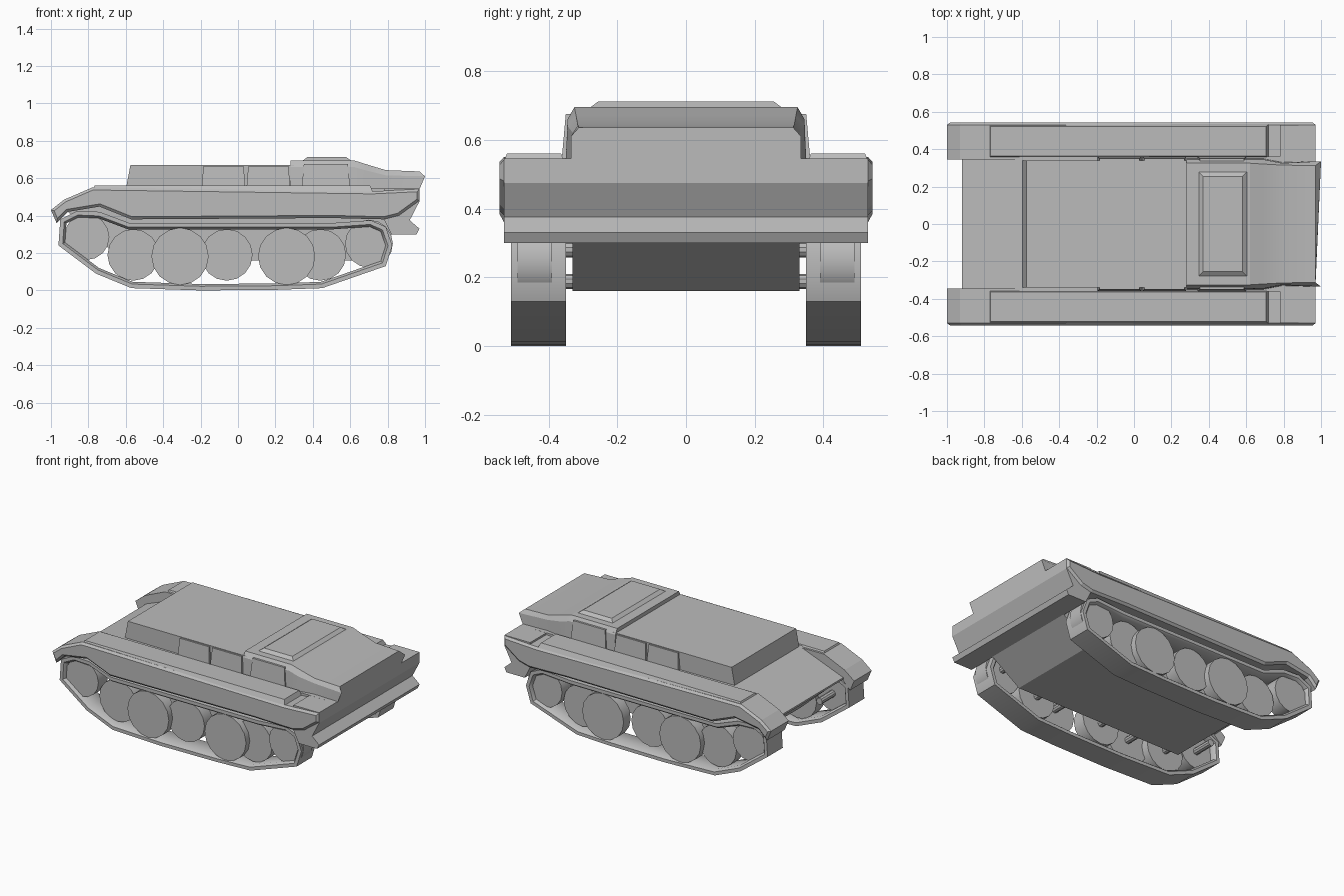
import bpy, bmesh, math
from mathutils import Matrix, Vector

if "Cube" in bpy.data.objects:
    bpy.data.objects.remove(bpy.data.objects["Cube"])

mat = bpy.data.materials.new("plain grey")
mat.use_nodes = True
GREY = (0.5, 0.5, 0.5, 1)
mat.diffuse_color = GREY
mat.node_tree.nodes["Principled BSDF"].inputs["Base Color"].default_value = GREY


def finish(name, bm, smooth=0):
    bmesh.ops.recalc_face_normals(bm, faces=bm.faces)
    mesh = bpy.data.meshes.new(name)
    bm.to_mesh(mesh)
    bm.free()
    mesh.materials.append(mat)
    if smooth:
        mesh.shade_smooth()
        mesh.set_sharp_from_angle(angle=math.radians(smooth))
    ob = bpy.data.objects.new(name, mesh)
    bpy.context.collection.objects.link(ob)
    return ob


def loft(name, rings, smooth=0):
    """Skin a row of equal-length rings and cap both ends."""
    bm = bmesh.new()
    loops = [[bm.verts.new(p) for p in ring] for ring in rings]
    n = len(loops[0])
    for a, b in zip(loops, loops[1:]):
        for i in range(n):
            j = (i + 1) % n
            bm.faces.new((a[i], a[j], b[j], b[i]))
    bm.faces.new(loops[0])
    bm.faces.new(loops[-1])
    return finish(name, bm, smooth)


def prism(name, profile, y0, y1):
    """Extrude a side profile across the width."""
    return loft(name, [[(x, y, z) for x, z in profile] for y in (y0, y1)])


def inset(profile, d):
    """Offset a counter-clockwise closed profile inwards by d."""
    pts = [Vector(p) for p in profile]
    out = []
    for i, p in enumerate(pts):
        u = (p - pts[i - 1]).normalized()
        v = (pts[(i + 1) % len(pts)] - p).normalized()
        n1, n2 = Vector((-u.y, u.x)), Vector((-v.y, v.x))
        out.append(tuple(p + (n1 + n2) * (d / (1 + n1.dot(n2)))))
    return out


def disc(name, x, z, r, y0, y1, sides=16):
    bm = bmesh.new()
    bmesh.ops.create_cone(bm, cap_ends=True, segments=sides, radius1=r, radius2=r, depth=abs(y1 - y0),
                          matrix=Matrix.Translation((x, (y0 + y1) / 2, z)) @ Matrix.Rotation(math.pi / 2, 4, 'X'))
    finish(name, bm, 30)


def plate(name, x0, x1, y0, y1, z0, z1, c):
    """Raised plate with chamfered upper edges."""
    lo = [(x0, y0, z0), (x1, y0, z0), (x1, y1, z0), (x0, y1, z0)]
    cy = c if y1 > y0 else -c
    hi = [(x0 + c, y0 + cy, z1), (x1 - c, y0 + cy, z1), (x1 - c, y1 - cy, z1), (x0 + c, y1 - cy, z1)]
    return loft(name, [lo, hi])


# Hull between the tracks
prism("lower_hull", [(-.62, .16), (.62, .16), (.84, .31), (.9, .54), (-.6, .552), (-.92, .43)], -.33, .33)
prism("hull_deck", [(-.92, .42), (-.6, .5), (.9, .5), (.9, .545), (-.6, .555), (-.92, .432)], -.36, .36)

# Full-width tail with an overhanging lip
prism("tail_plate", [(.82, .3), (.955, .3), (.97, .33), (.918, .375), (.97, .475), (.97, .545), (.78, .545), (.78, .38)],
      -.53, .53)

# Cabin box and its low, tapering rear section
prism("cabin", [(-.6, .54), (.3, .54), (.3, .67), (-.575, .67)], -.34, .34)


def section(xb, xm, xt, zm, zt, wb, wm, wt):
    half = [(xb, wb, .54), (xm, wm, zm), (xt, wt, zt)]
    return half + [(x, -y, z) for x, y, z in reversed(half)]


loft("rear_cabin", [
    section(.28, .28, .28, .66, .695, .35, .345, .325),
    section(.62, .62, .62, .66, .695, .35, .345, .325),
    section(.69, .69, .7, .64, .67, .35, .345, .32),
    section(.79, .79, .79, .615, .643, .33, .325, .315),
    section(.97, 1.0, .97, .61, .636, .335, .335, .312)], 15)
plate("roof_plate", .34, .61, -.285, .285, .69, .712, .03)

TRACK = [(-.96, .24), (-.76, .09), (-.57, .012), (-.2, 0), (.2, .003), (.45, .012), (.79, .13), (.825, .24),
         (.79, .34), (.71, .375), (.5, .36), (-.58, .36), (-.74, .42), (-.86, .425), (-.95, .38)]
FENDER = [(-.97, .36), (-.91, .42), (-.74, .448), (-.57, .38), (.5, .387), (.78, .38), (.86, .4), (.97, .48),
          (.97, .542), (.72, .53), (-.72, .55), (-.78, .55), (-.93, .485), (-1, .43)]

for side, s in (("left", 1), ("right", -1)):
    # Fender, with a shallow skirt panel and a raised top panel
    prism(side + "_fender", FENDER, s * .345, s * .53)
    skirt = inset(FENDER, .014)
    loft(side + "_skirt", [[(x, s * .53, z) for x, z in FENDER], [(x, s * .543, z) for x, z in skirt]])
    plate(side + "_fender_panel", -.78, .72, s * .35, s * .535, .53, .56, .014)

    # Panels on the cabin flank
    for x0, x1 in ((-.195, .04), (.045, .28)):
        plate(side + "_flank_panel", x0, x1, s * .3, s * .36, .54, .665, .01)
    plate(side + "_rear_flank_panel", .34, .6, s * .3, s * .362, .54, .675, .012)

    # Track belt: closed band with bevelled inner lip
    inner = inset(TRACK, .022)
    lip = inset(TRACK, .034)
    rows = [(TRACK, .35), (TRACK, .51), (inner, .51), (lip, .495), (lip, .365), (inner, .35)]
    bm = bmesh.new()
    loops = [[bm.verts.new((x, s * y, z)) for x, z in prof] for prof, y in rows]
    for k, a in enumerate(loops):
        b = loops[(k + 1) % len(loops)]
        for i in range(len(a)):
            j = (i + 1) % len(a)
            bm.faces.new((a[i], a[j], b[j], b[i]))
    finish(side + "_track", bm, 40)

    # Road wheels: large outer pair, three set further in
    for x in (-.31, .26):
        disc(side + "_outer_wheel", x, .182, .153, s * .43, s * .505)
    for x in (-.56, -.06, .44):
        disc(side + "_inner_wheel", x, .19, .138, s * .38, s * .465)
    disc(side + "_idler", -.81, .285, .122, s * .39, s * .49)
    disc(side + "_sprocket", .7, .25, .128, s * .39, s * .49)

    # Axles into the hull
    for x in (-.56, -.31, -.06, .26, .44):
        disc(side + "_axle", x, .188, .022, s * .3, s * .45, 10)
    for x in (-.81, .7):
        disc(side + "_end_axle", x, .28, .022, s * .25, s * .45, 10)
